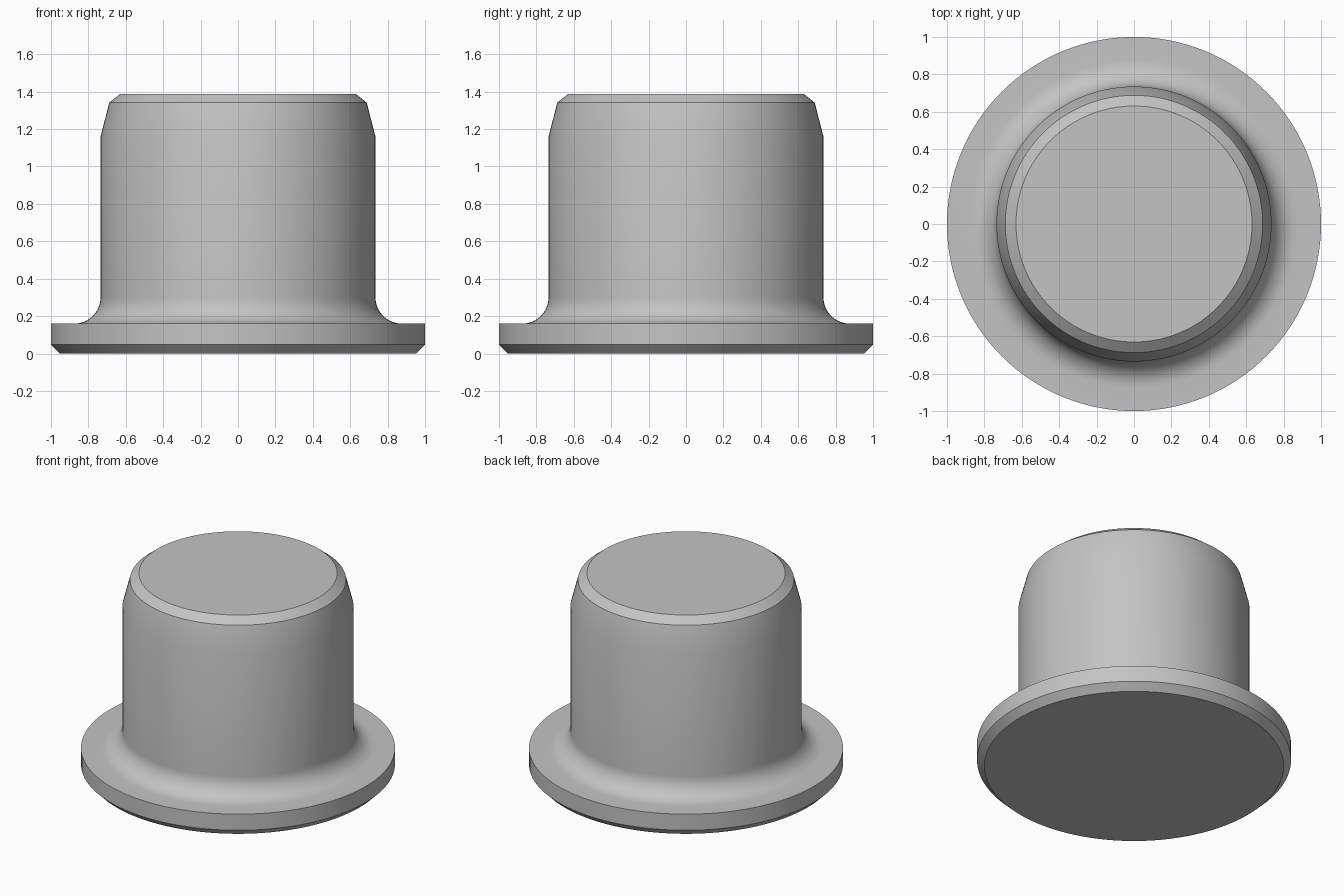
import bpy
import bmesh
from math import cos, sin, pi, radians
from mathutils import Matrix, Vector

cube = bpy.data.objects.get("Cube")
if cube:
    bpy.data.objects.remove(cube, do_unlink=True)

SEGMENTS = 128
BODY_R, FLANGE_TOP, FILLET = 0.735, 0.16, 0.14

# Single grey material
grey = bpy.data.materials.new("plain grey")
grey.use_nodes = True
colour = (0.55, 0.55, 0.55, 1)
grey.diffuse_color = colour
grey.node_tree.nodes["Principled BSDF"].inputs["Base Color"].default_value = colour


def fillet_points(steps=10):
    """Concave quarter arc from the flange top up to the body wall."""
    cx, cz = BODY_R + FILLET, FLANGE_TOP + FILLET
    for i in range(steps + 1):
        a = pi / 2 * i / steps
        yield cx - FILLET * sin(a), cz - FILLET * cos(a)


def lathe(name, profile, material):
    """Revolve a radius/height profile around z and cap both ends."""
    bm = bmesh.new()
    rings = []
    for r, z in profile:
        ring = bmesh.ops.create_circle(bm, segments=SEGMENTS, radius=r,
                                       matrix=Matrix.Translation(Vector((0, 0, z))))
        rings.append(ring["verts"])
    for low, high in zip(rings, rings[1:]):
        for i in range(SEGMENTS):
            j = (i + 1) % SEGMENTS
            bm.faces.new((low[i], low[j], high[j], high[i]))
    bm.faces.new(rings[0])
    bm.faces.new(rings[-1])
    bmesh.ops.recalc_face_normals(bm, faces=bm.faces)
    mesh = bpy.data.meshes.new(name)
    bm.to_mesh(mesh)
    bm.free()
    mesh.materials.append(material)
    obj = bpy.data.objects.new(name, mesh)
    bpy.context.collection.objects.link(obj)
    return obj


# Chamfered flange, filleted neck, straight body, tapered and chamfered tip
profile = [(0.953, 0), (1, 0.047), (1, FLANGE_TOP)]
profile += list(fillet_points())
profile += [(BODY_R, 1.16), (0.688, 1.342), (0.631, 1.387)]
plug = lathe("flanged_plug", profile, grey)

bpy.ops.object.select_all(action="DESELECT")
plug.select_set(True)
bpy.context.view_layer.objects.active = plug
bpy.ops.object.shade_smooth_by_angle(angle=radians(25))
